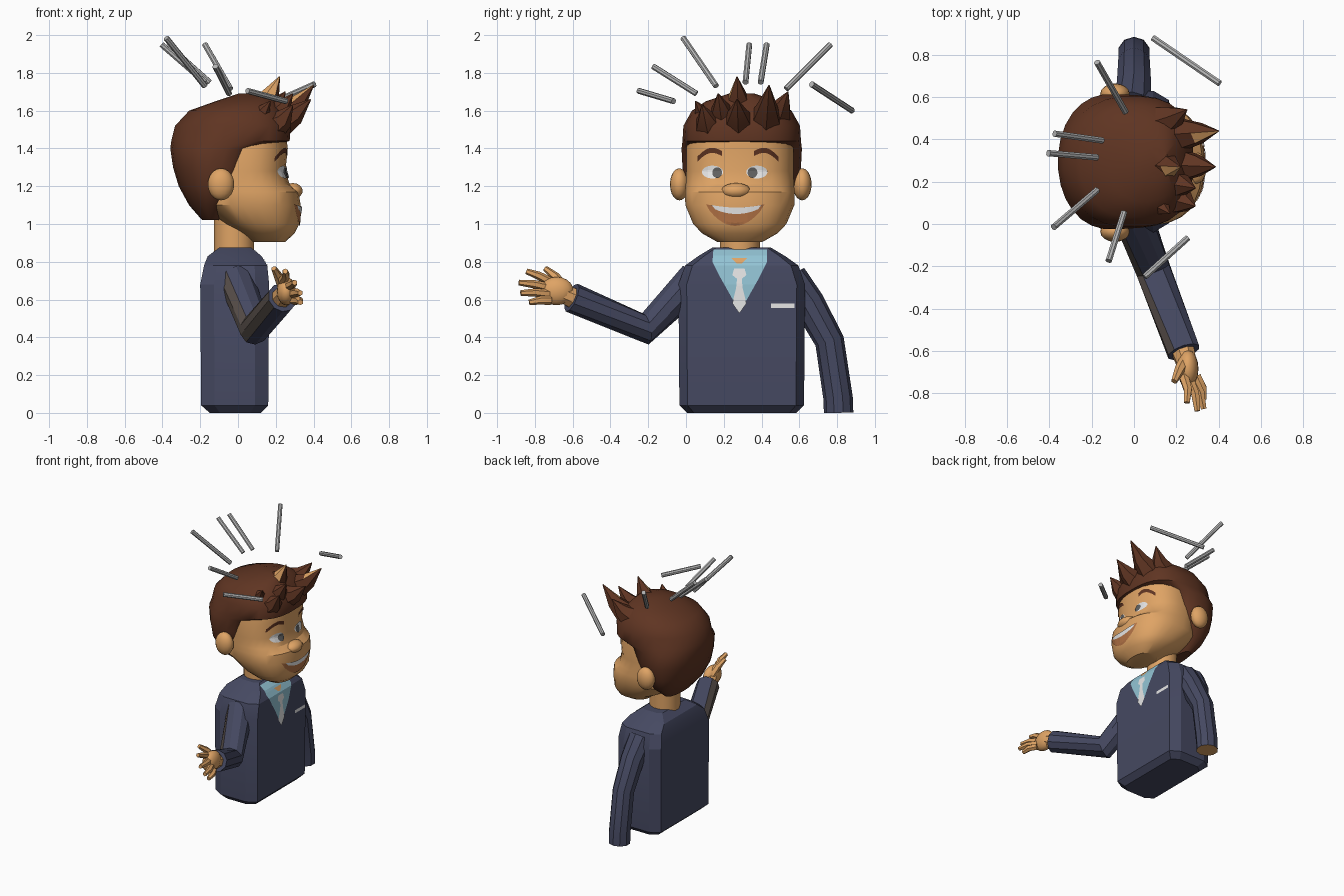
import bpy, bmesh, math
from mathutils import Vector
from mathutils.bvhtree import BVHTree

cube = bpy.data.objects.get("Cube")
if cube:
    bpy.data.objects.remove(cube)


def material(name, r, g, b):
    m = bpy.data.materials.new(name)
    m.use_nodes = True
    m.diffuse_color = (r, g, b, 1)
    m.node_tree.nodes["Principled BSDF"].inputs["Base Color"].default_value = (r, g, b, 1)
    return m


NAVY = material("navy cloth", .06, .066, .12)
SKIN = material("skin", .74, .37, .13)
HAIR = material("brown hair", .115, .035, .016)
SHIRT = material("light blue shirt", .29, .55, .66)
WHITE = material("white", .8, .8, .8)
GREY = material("grey metal", .45, .45, .45)
LIP = material("lip brown", .45, .17, .06)
TAUPE = material("taupe sleeve", .1, .08, .07)
IRIS = material("dark grey iris", .12, .12, .12)


def make(name, verts, faces, mats, angle=30, closed=True, rule=None):
    """Mesh object, smoothed by angle, with an optional face colour rule."""
    mesh = bpy.data.meshes.new(name)
    mesh.from_pydata(verts, [], faces)
    if closed:
        bm = bmesh.new()
        bm.from_mesh(mesh)
        bmesh.ops.recalc_face_normals(bm, faces=bm.faces)
        bm.to_mesh(mesh)
        bm.free()
    for m in mats:
        mesh.materials.append(m)
    if rule:
        for p in mesh.polygons:
            p.material_index = rule(p)
    ob = bpy.data.objects.new(name, mesh)
    bpy.context.collection.objects.link(ob)
    bpy.ops.object.select_all(action='DESELECT')
    ob.select_set(True)
    bpy.context.view_layer.objects.active = ob
    if angle:
        bpy.ops.object.shade_smooth_by_angle(angle=math.radians(angle))
    return ob


def skin_rings(rings):
    n = len(rings[0])
    verts = [v for r in rings for v in r]
    faces = [(k*n + i, k*n + (i+1) % n, (k+1)*n + (i+1) % n, (k+1)*n + i)
             for k in range(len(rings) - 1) for i in range(n)]
    faces += [tuple(range(n))[::-1], tuple(range((len(rings)-1)*n, len(rings)*n))]
    return verts, faces


def superellipse(n, back, front):
    pts = []
    for i in range(n):
        a = math.tau * (i + .5) / n
        c, s = math.cos(a), math.sin(a)
        e = 2 / (front if c > 0 else back)
        pts.append((math.copysign(abs(c)**e, c), math.copysign(abs(s)**e, s)))
    return pts


def loft(name, sections, outline, cy, mat, angle=30):
    """Stack outlines; each section is height, back x, front x, half width."""
    rings = [[((a+b)/2 + (b-a)/2*u, cy + hw*v, z) for u, v in outline]
             for z, a, b, hw in sections]
    return make(name, *skin_rings(rings), [mat], angle)


def tube(name, path, radii, n, mats, ref=(1, 0, 0), rule=None, angle=30):
    path = [Vector(p) for p in path]
    rings = []
    for i, p in enumerate(path):
        d = Vector()
        if i:
            d += (p - path[i-1]).normalized()
        if i < len(path) - 1:
            d += (path[i+1] - p).normalized()
        d.normalize()
        u = Vector(ref)
        u = (u - d * u.dot(d)).normalized()
        w = d.cross(u)
        ring = [p + radii[i] * (u*math.cos(t) + w*math.sin(t))
                for t in (math.tau * (k + .5) / n for k in range(n))]
        rings.append([(q.x, q.y, max(q.z, 0)) for q in ring])
    return make(name, *skin_rings(rings), mats, angle, rule=rule)


def ball(name, centre, radii, mat, seg=16):
    bm = bmesh.new()
    bmesh.ops.create_uvsphere(bm, u_segments=seg, v_segments=seg//2 + 2, radius=1)
    verts = [tuple(c + r*k for c, r, k in zip(centre, radii, v.co)) for v in bm.verts]
    faces = [[v.index for v in f.verts] for f in bm.faces]
    bm.free()
    return make(name, verts, faces, [mat], 40)


def decal(name, target, shape, mat, lift=.005, nu=14, nv=6):
    """Thin painted patch: shape(u, v) gives y, z; it is dropped onto the target along x."""
    me = target.data
    tree = BVHTree.FromPolygons([v.co for v in me.vertices], [p.vertices for p in me.polygons])
    verts = []
    for j in range(nv + 1):
        for i in range(nu + 1):
            y, z = shape(i/nu, j/nv)
            hit = tree.ray_cast(Vector((2, y, z)), Vector((-1, 0, 0)))[0]
            verts.append(((hit.x if hit else 0) + lift, y, z))
    w = nu + 1
    faces = [(j*w+i, j*w+i+1, (j+1)*w+i+1, (j+1)*w+i) for j in range(nv) for i in range(nu)]
    return make(name, verts, faces, [mat], 0, closed=False)


def disc(cy, cz, ry, rz):
    def shape(u, v):
        t = math.pi * (1 - u)
        return cy + ry*math.cos(t), cz + rz*math.sin(t)*(2*v - 1)
    return shape


def rows(table):
    """Patch from rows of height, left y, right y, ordered upward."""
    def shape(u, v):
        k = v * (len(table) - 1)
        i = min(int(k), len(table) - 2)
        z, a, b = (p + (q-p)*(k-i) for p, q in zip(table[i], table[i+1]))
        return a + (b-a)*u, z
    return shape


# Jacket body
octagon = [(1, -.87), (1, .87), (.6, 1), (-.6, 1), (-1, .87), (-1, -.87), (-.6, -1), (.6, -1)]
torso = loft("jacket_body", [(0, -.15, .12, .29), (.04, -.195, .16, .33), (.68, -.2, .165, .335),
             (.78, -.18, .155, .3), (.83, -.16, .125, .23), (.875, -.1, .07, .155)],
             octagon, .295, NAVY, 20)
decal("shirt_front", torso, rows([(.56, .27, .3), (.64, .225, .345), (.72, .18, .39),
      (.80, .14, .43), (.865, .145, .43)]), SHIRT, .004, nv=16)
decal("tie", torso, rows([(.53, .28, .285), (.58, .245, .32), (.66, .265, .3), (.71, .27, .295),
      (.73, .245, .32), (.765, .255, .31)]), WHITE, .008, nv=20)
decal("throat", torso, rows([(.79, .27, .295), (.82, .24, .325)]), SKIN, .007)
decal("pocket_square", torso, rows([(.555, .45, .575), (.578, .45, .575)]), WHITE, .005)

# Sleeves
tube("right_sleeve", [(-.01, .05, .71), (.09, -.215, .445), (.235, -.605, .61)],
     (.095, .085, .08), 10, [NAVY, TAUPE],
     rule=lambda p: int(len(p.vertices) == 4 and p.normal.x < -.65))
tube("left_sleeve", [(-.01, .55, .71), (0, .65, .58), (0, .76, .38), (0, .805, .08), (0, .808, 0)],
     (.095, .085, .078, .078, .078), 10, [NAVY, SKIN],
     rule=lambda p: int(p.normal.z < -.8 and p.center.z < .01))

# Right hand
ball("palm", (.255, -.685, .645), (.05, .09, .075), SKIN)
tube("wrist", [(.225, -.58, .60), (.25, -.66, .635)], (.06, .05), 8, [SKIN])
for i, tip in enumerate([(.25, -.845, .75), (.3, -.885, .69), (.33, -.875, .635), (.33, -.83, .585)]):
    root = (.235 + .02*i, -.72, .695 - .033*i)
    mid = [(a+b)/2 + k for a, b, k in zip(root, tip, (.012, 0, .005))]
    tube("finger_%d" % (i + 1), [root, mid, tip], (.025, .022, .015), 6, [SKIN])
tube("thumb", [(.24, -.65, .66), (.215, -.69, .72), (.19, -.745, .765)], (.03, .025, .015), 6, [SKIN])

# Neck and head
tube("neck", [(-.02, .285, .78), (-.02, .285, 1.05)], (.108, .108), 16, [SKIN])
head = loft("head", [(.905, .08, .25, .12), (.95, .02, .3, .2), (1, -.07, .325, .248),
            (1.1, -.2, .333, .29), (1.17, -.2, .322, .292), (1.21, -.2, .275, .288),
            (1.28, -.2, .252, .285), (1.4, -.2, .265, .285), (1.5, -.2, .25, .26)],
            superellipse(28, 2.4, 2.4), .285, SKIN)
ball("nose", (.29, .265, 1.175), (.055, .08, .042), SKIN, 10)
for side, y in (("right", -.035), ("left", .615)):
    ball(side + "_ear", (-.09, y, 1.21), (.07, .05, .085), SKIN)

# Face paint
for side, y, iy, by in (("right", .14, .165, .125), ("left", .375, .352, .425)):
    decal(side + "_eye", head, disc(y, 1.275, .056, .034), WHITE, .005)
    decal(side + "_iris", head, disc(iy, 1.272, .026, .028), IRIS, .009)
    tilt = .03 if side == "right" else -.03
    decal(side + "_brow", head, lambda u, v: (
        by + .13*(u - .5), 1.345 + tilt*(u - .5) + .03*math.sin(math.pi*u) + .027*v), HAIR)


def lip(u, v):
    s = math.sin(math.pi * u)
    return .105 + .31*u, 1.105 - .02*s - .095*(1 - v)*s**.7


def teeth(u, v):
    s = math.sin(math.pi * u)
    return .135 + .265*u, 1.1 - .013*s - .034*(1 - v)*s**.4


decal("mouth", head, lip, LIP, .005)
decal("teeth", head, teeth, WHITE, .008)

# Hair cap and spikes
loft("hair_cap", [(1.02, -.19, -.1, .15), (1.1, -.26, -.05, .25), (1.2, -.315, .02, .3),
     (1.3, -.345, .08, .315), (1.4, -.36, .13, .32), (1.44, -.355, .275, .315),
     (1.52, -.335, .28, .31), (1.6, -.26, .24, .265), (1.65, -.12, .2, .19), (1.69, 0, .16, .07)],
     superellipse(28, 2.1, 2.8), .295, HAIR, 35)
spikes = [((.08, .28, 1.58), (.22, .27, 1.78)), ((.17, .42, 1.53), (.4, .44, 1.735)),
          ((.18, .28, 1.52), (.385, .27, 1.66)), ((.15, .13, 1.5), (.29, .085, 1.63)),
          ((.1, .47, 1.55), (.25, .54, 1.7)), ((.13, .2, 1.54), (.29, .17, 1.69)),
          ((.04, .13, 1.52), (.17, .05, 1.65))]
for i, (base, tip) in enumerate(spikes):
    mid = [(a+b)/2 + k for a, b, k in zip(base, tip, (.02, 0, -.01))]
    tube("hair_spike_%d" % (i + 1), [base, mid, tip], (.1, .055, .003), 6, [HAIR, SKIN], (0, 1, 0),
         lambda p: int(i < 2 and p.normal.y < -.2 and p.normal.z > .2 and p.center.z > 1.68))

# Floating rods around the head
rods = [((.255, -.065, 1.65), (.05, -.25, 1.705)), ((-.047, .055, 1.69), (-.12, -.175, 1.835)),
        ((-.175, .16, 1.73), (-.38, -.015, 1.985)), ((-.175, .315, 1.75), (-.405, .335, 1.95)),
        ((-.15, .395, 1.75), (-.375, .427, 1.95)), ((-.04, .53, 1.715), (-.175, .765, 1.95)),
        ((.405, .665, 1.74), (.09, .88, 1.6))]
for i, ends in enumerate(rods):
    tube("rod_%d" % (i + 1), ends, (.016, .016), 8, [GREY], (0, 0, 1))
